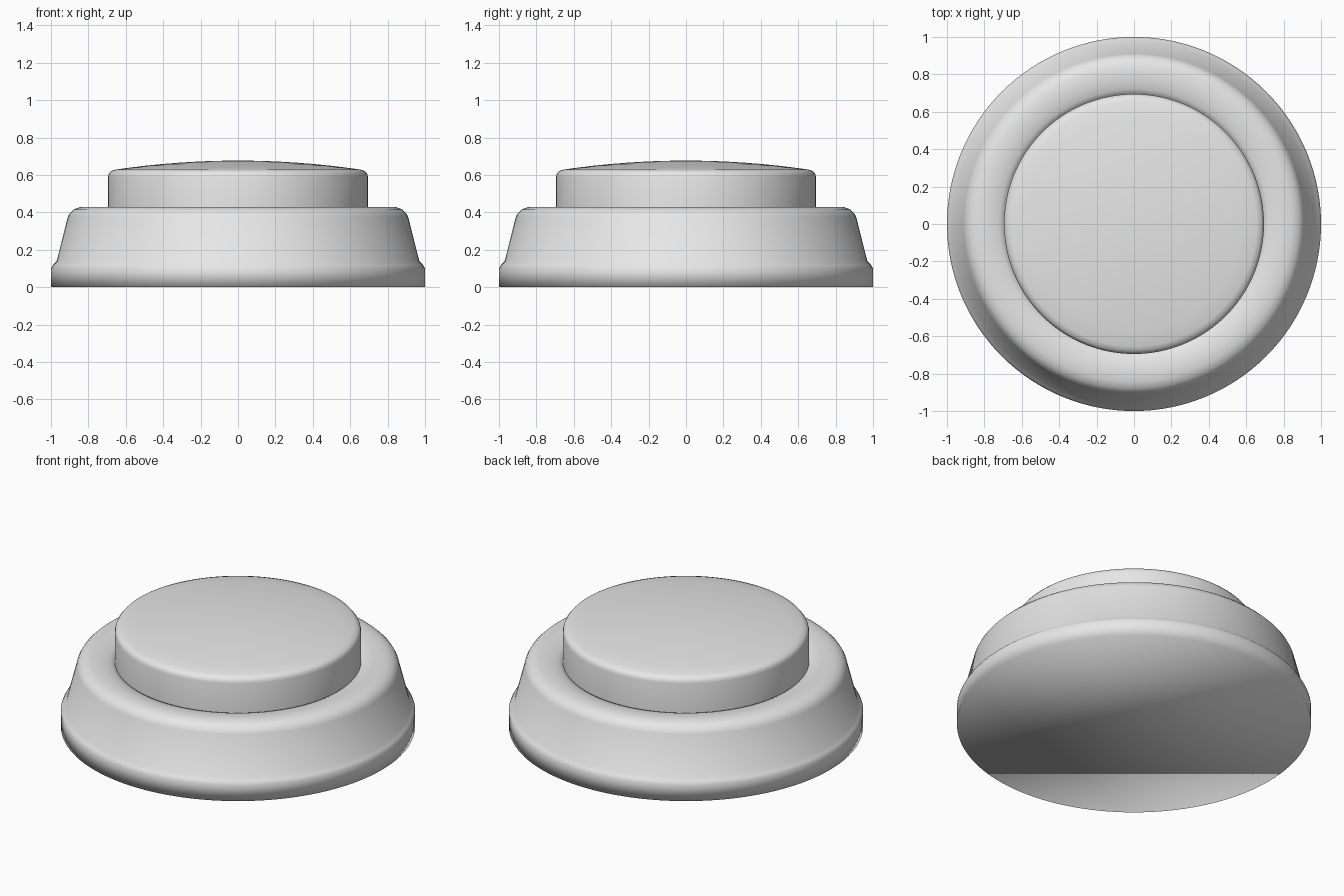
import bpy
import bmesh
from math import cos, sin, tau

SEGMENTS = 128

cube = bpy.data.objects.get("Cube")
if cube:
    bpy.data.objects.remove(cube, do_unlink=True)

# Single grey finish
grey = bpy.data.materials.new("light_grey")
grey.use_nodes = True
grey.diffuse_color = (0.8, 0.8, 0.8, 1)
grey.node_tree.nodes["Principled BSDF"].inputs["Base Color"].default_value = (0.8, 0.8, 0.8, 1)


def lathe(name, profile):
    """Turn a (radius, height) profile, listed bottom to top, about the z axis."""
    bm = bmesh.new()
    rings = []
    for r, z in profile:
        if r == 0:
            rings.append([bm.verts.new((0, 0, z))] * SEGMENTS)
        else:
            rings.append([bm.verts.new((r * cos(tau * i / SEGMENTS), r * sin(tau * i / SEGMENTS), z))
                          for i in range(SEGMENTS)])
    for low, high in zip(rings, rings[1:]):
        for i in range(SEGMENTS):
            j = (i + 1) % SEGMENTS
            corners = [low[i], low[j], high[j], high[i]]
            bm.faces.new(list(dict.fromkeys(corners)))
    # Flat cap under the first ring, and over the last if it is open
    bm.faces.new(list(reversed(rings[0])))
    if profile[-1][0] > 0:
        bm.faces.new(rings[-1])
    for face in bm.faces:
        face.smooth = True
    mesh = bpy.data.meshes.new(name)
    bm.to_mesh(mesh)
    bm.free()
    mesh.materials.append(grey)
    obj = bpy.data.objects.new(name, mesh)
    bpy.context.collection.objects.link(obj)
    return obj


# Base: short foot, tapered wall, rounded shoulder, lip dipping in to the button
lathe("base", [
    (1.0, 0), (1.0, 0.1), (0.99, 0.118), (0.97, 0.138),
    (0.91, 0.375), (0.9, 0.395), (0.88, 0.415), (0.845, 0.428),
    (0.8, 0.43), (0.76, 0.428), (0.72, 0.418), (0.69, 0.405), (0.68, 0.36),
])

# Button: straight wall, rounded rim, shallow domed top
rim, crown, steps = 0.655, 0.677, 8
dome = [(rim * (1 - i / steps), crown - 0.048 * (1 - i / steps) ** 2)
        for i in range(steps + 1)]
lathe("button", [
    (0.695, 0.37), (0.695, 0.385), (0.695, 0.59), (0.691, 0.606), (0.68, 0.62),
] + dome)
